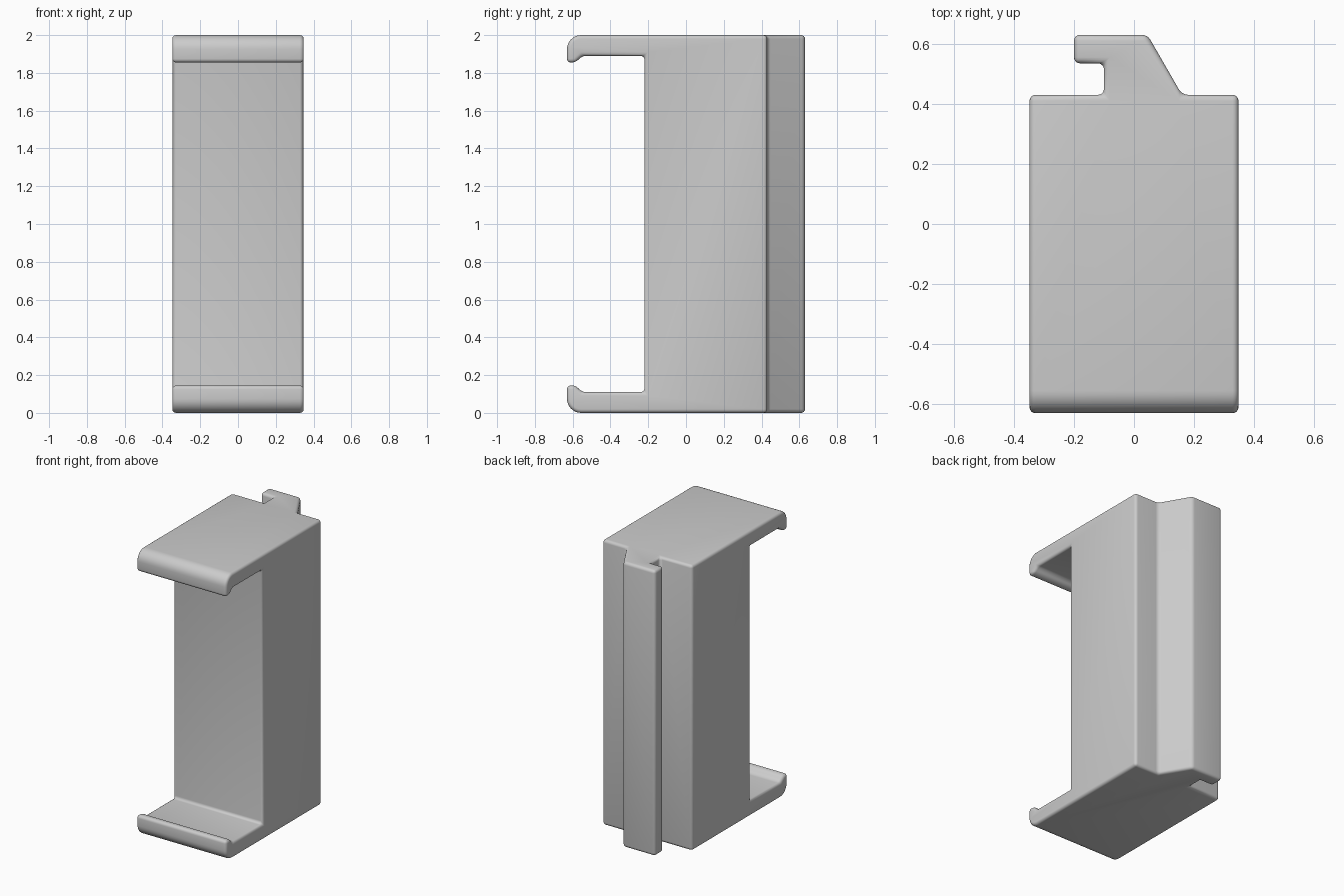
import bpy, bmesh
from math import sin, cos, pi
from mathutils import Vector

cube = bpy.data.objects.get("Cube")
if cube:
    bpy.data.objects.remove(cube, do_unlink=True)

grey = bpy.data.materials.new("plain grey")
grey.use_nodes = True
colour = (0.6, 0.6, 0.6, 1)
grey.diffuse_color = colour
grey.node_tree.nodes["Principled BSDF"].inputs["Base Color"].default_value = colour


def extrude_profile(name, points, direction):
    """Solid prism swept from a closed outline."""
    bm = bmesh.new()
    face = bm.faces.new([bm.verts.new(p) for p in points])
    swept = bmesh.ops.extrude_face_region(bm, geom=[face])["geom"]
    bmesh.ops.translate(bm, vec=Vector(direction),
                        verts=[v for v in swept if isinstance(v, bmesh.types.BMVert)])
    bmesh.ops.recalc_face_normals(bm, faces=bm.faces)
    mesh = bpy.data.meshes.new(name)
    bm.to_mesh(mesh)
    bm.free()
    mesh.materials.append(grey)
    obj = bpy.data.objects.new(name, mesh)
    bpy.context.collection.objects.link(obj)
    return obj


# Clamp body: half of the side outline (y, z), mirrored about mid height
HALF_W, BACK, FRONT, ROUND = 0.348, 0.43, -0.63, 0.075
STEPS = 8
half = [(BACK, 2)]
for i in range(STEPS + 1):
    a = pi / 2 * (1 + i / STEPS)
    half.append((FRONT + ROUND + ROUND * cos(a), 2 - ROUND + ROUND * sin(a)))
half += [(FRONT, 1.855), (-0.585, 1.855), (-0.55, 1.89), (-0.22, 1.89)]
outline = half + [(y, 2 - z) for y, z in reversed(half)]
body = extrude_profile("clamp_body", [(-HALF_W, y, z) for y, z in outline],
                       (2 * HALF_W, 0, 0))

# Hooked rail on the back, running the full height
rail_outline = [(-0.1, 0.3), (-0.1, 0.535), (-0.2, 0.535), (-0.2, 0.63),
                (0.045, 0.63), (0.16, BACK), (0.16, 0.3)]
rail = extrude_profile("back_rail", [(x, y, 0) for x, y in rail_outline], (0, 0, 2))
rail.hide_render = True
rail.hide_set(True)

# Join, merge flat faces, round the edges
join = body.modifiers.new("join_rail", "BOOLEAN")
join.operation = "UNION"
join.solver = "EXACT"
join.object = rail
flat = body.modifiers.new("merge_flats", "DECIMATE")
flat.decimate_type = "DISSOLVE"
flat.angle_limit = 0.02
bevel = body.modifiers.new("round_edges", "BEVEL")
bevel.width = 0.02
bevel.segments = 4
bevel.limit_method = "ANGLE"
bevel.angle_limit = 0.5
bevel.use_clamp_overlap = False

# Bake the joined shape so the rail helper can go
baked = bpy.data.meshes.new_from_object(
    body.evaluated_get(bpy.context.evaluated_depsgraph_get()))
body.modifiers.clear()
body.data = baked
bpy.data.objects.remove(rail, do_unlink=True)

bpy.ops.object.select_all(action="DESELECT")
body.select_set(True)
bpy.context.view_layer.objects.active = body
bpy.ops.object.shade_smooth_by_angle(angle=0.6)
